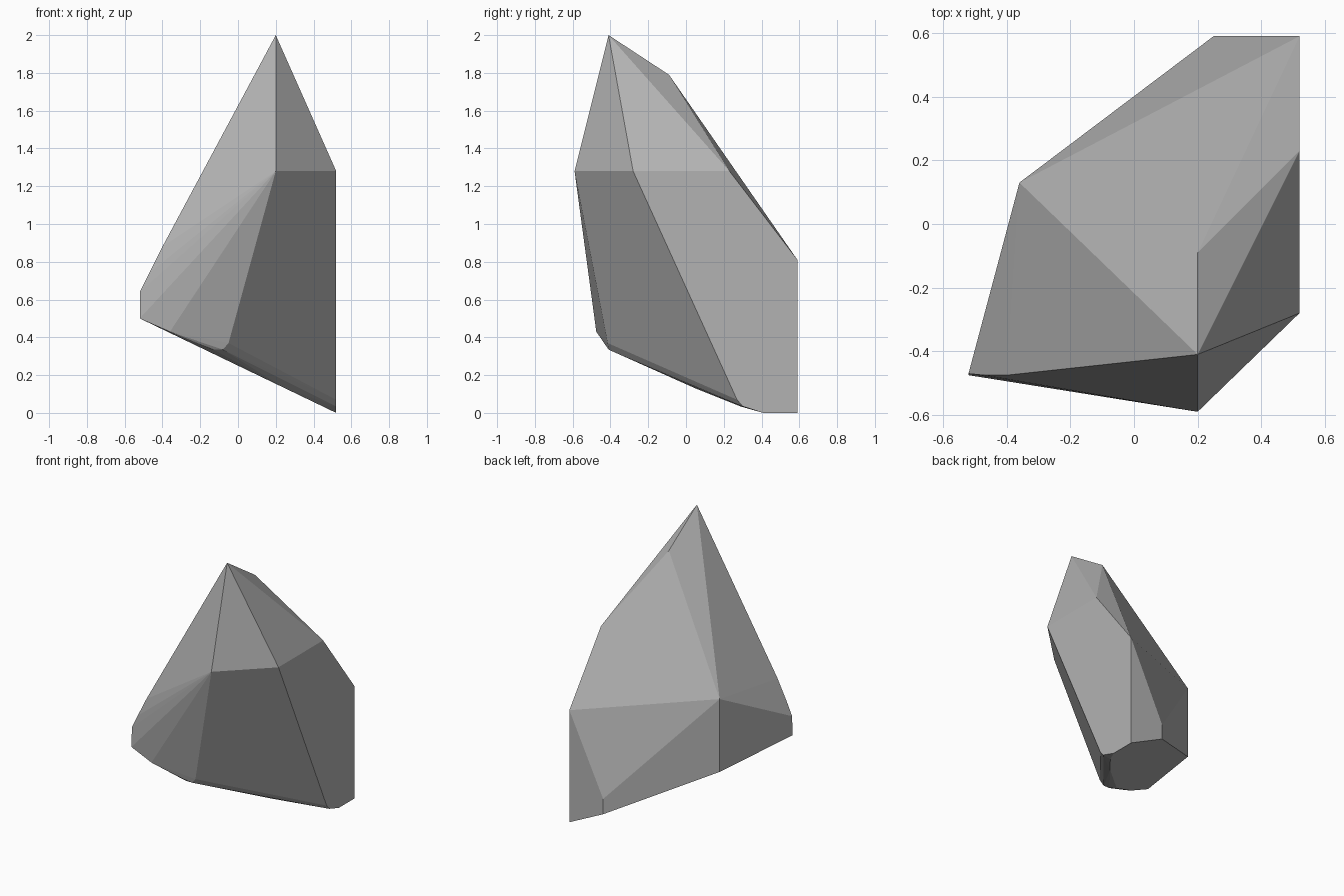
import bpy, bmesh

if "Cube" in bpy.data.objects:
    bpy.data.objects.remove(bpy.data.objects["Cube"])

# Grey stone material
grey = bpy.data.materials.new("stone grey")
grey.diffuse_color = (0.45, 0.45, 0.45, 1)
grey.use_nodes = True
grey.node_tree.nodes["Principled BSDF"].inputs["Base Color"].default_value = grey.diffuse_color


def base_z(x):
    """Height of the slanted flat underside."""
    return 0.25 - 0.481 * x


# Crystal tip and shoulders
upper = [
    (0.20, -0.41, 2.00), (0.20, -0.09, 1.79),
    (0.20, -0.59, 1.28), (0.52, -0.28, 1.28), (0.52, 0.23, 1.28),
    (0.52, 0.59, 0.81), (-0.36, 0.13, 0.95), (0.25, 0.59, 0.24),
]
# Chipped left corner and worn lower front edge
worn = [
    (-0.40, -0.475, 0.88), (-0.47, -0.475, 0.74), (-0.52, -0.47, 0.64),
    (-0.36, -0.475, 0.43), (-0.13, -0.41, 0.335), (-0.08, -0.41, 0.335),
    (-0.05, -0.415, 0.37), (0.52, 0.27, 0.07), (0.52, 0.30, 0.035),
]
# Outline of the slanted underside
under = [
    (0.52, 0.59), (0.25, 0.59), (-0.36, 0.13), (-0.52, -0.475),
    (-0.36, -0.46), (-0.16, -0.37), (0.25, 0.05), (0.45, 0.29), (0.52, 0.41),
]

# Stone: convex block around all corners
bm = bmesh.new()
for p in upper + worn + [(x, y, base_z(x)) for x, y in under]:
    bm.verts.new(p)
hull = bmesh.ops.convex_hull(bm, input=bm.verts[:])
loose = {v for v in hull["geom_interior"] + hull["geom_unused"]
         if isinstance(v, bmesh.types.BMVert) and not v.link_faces}
bmesh.ops.delete(bm, geom=list(loose), context='VERTS')
bmesh.ops.dissolve_limit(bm, angle_limit=0.02, verts=bm.verts[:], edges=bm.edges[:])
bmesh.ops.recalc_face_normals(bm, faces=bm.faces[:])

mesh = bpy.data.meshes.new("stone")
bm.to_mesh(mesh)
bm.free()
mesh.materials.append(grey)
stone = bpy.data.objects.new("stone", mesh)
bpy.context.collection.objects.link(stone)
